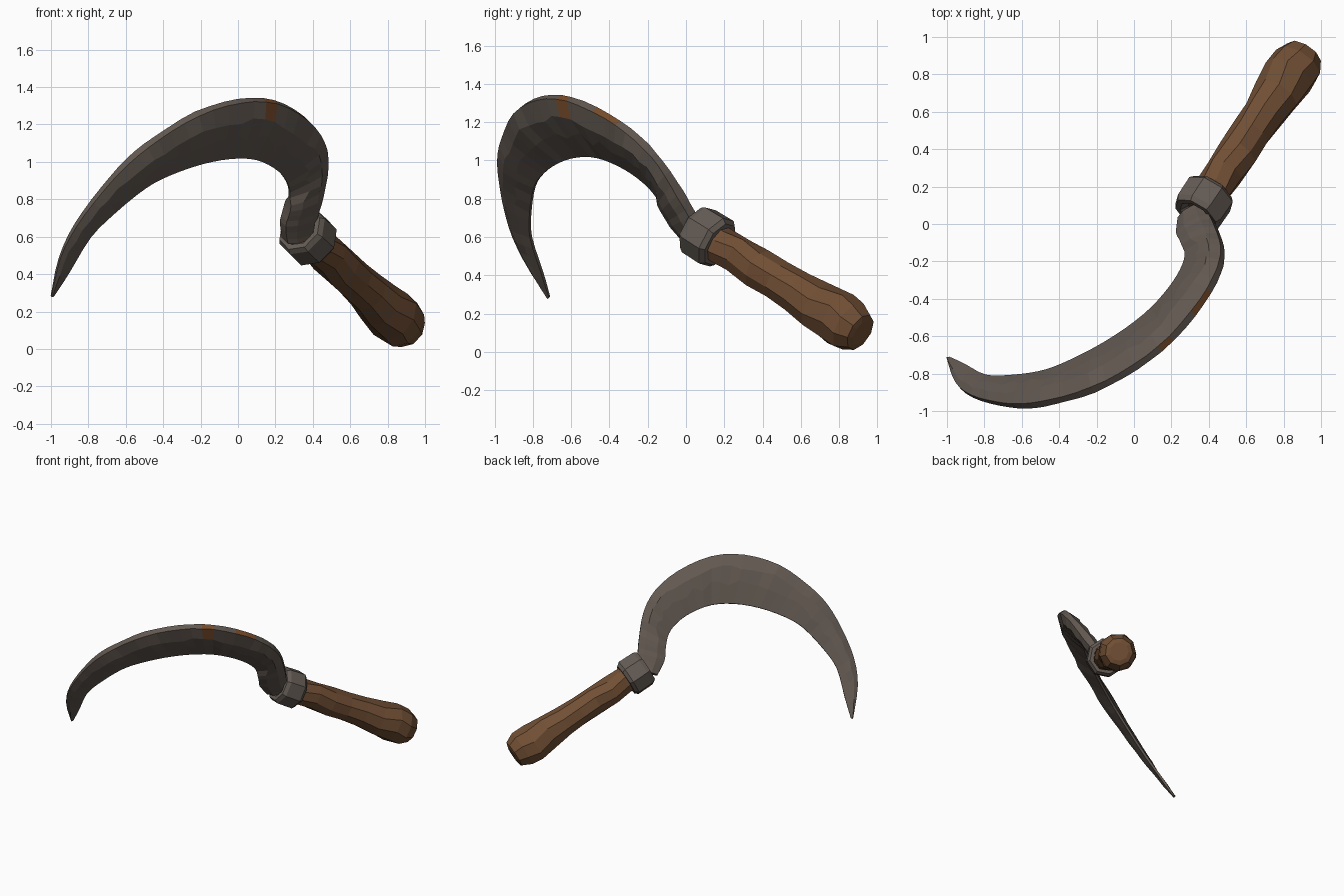
import bpy, bmesh, math, random
from mathutils import Vector

if "Cube" in bpy.data.objects:
    bpy.data.objects.remove(bpy.data.objects["Cube"])

random.seed(4)


def material(name, rgb):
    m = bpy.data.materials.new(name)
    m.diffuse_color = (*rgb, 1)
    m.use_nodes = True
    m.node_tree.nodes["Principled BSDF"].inputs["Base Color"].default_value = m.diffuse_color
    return m


steel = material("dull steel", (0.122, 0.098, 0.081))
iron = material("collar iron", (0.130, 0.108, 0.092))
rust = material("rust", (0.19, 0.075, 0.025))
wood = material("brown wood", (0.165, 0.078, 0.035))


def loft(name, rings, mats, closed=False):
    """Skin a list of point rings; cap both ends unless closed on itself."""
    bm = bmesh.new()
    vs = [[bm.verts.new(p) for p in r] for r in rings]
    n = len(vs[0])
    count = len(vs) if closed else len(vs) - 1
    for i in range(count):
        a, b = vs[i], vs[(i + 1) % len(vs)]
        for j in range(n):
            k = (j + 1) % n
            bm.faces.new((a[j], a[k], b[k], b[j]))
    if not closed:
        bm.faces.new(vs[0])
        bm.faces.new(vs[-1][::-1])
    bmesh.ops.recalc_face_normals(bm, faces=bm.faces)
    me = bpy.data.meshes.new(name)
    bm.to_mesh(me)
    bm.free()
    for m in mats:
        me.materials.append(m)
    ob = bpy.data.objects.new(name, me)
    bpy.context.collection.objects.link(ob)
    return ob


# Blade: outer and inner edge as seen from the front, lying in a tilted plane
normal = Vector((-0.52, 0.67, 0.53)).normalized()
outer = [(-1.0, .28), (-.955, .49), (-.87, .665), (-.73, .855), (-.59, 1.01),
         (-.44, 1.13), (-.22, 1.265), (.01, 1.335), (.205, 1.33), (.37, 1.24),
         (.46, 1.12), (.48, .99), (.45, .83), (.42, .72), (.39, .62)]
inner = [(-.985, .285), (-.90, .42), (-.79, .60), (-.66, .73), (-.50, .86),
         (-.37, .93), (-.20, .99), (-.04, 1.02), (.09, 1.015), (.19, .97),
         (.25, .91), (.275, .84), (.262, .75), (.24, .67), (.25, .58)]
STEPS = 3


def on_plane(p):
    x, z = p
    return Vector((x, -.72 + (.52 * (x + 1) - .53 * (z - .28)) / .67, z))


def smooth_path(pts):
    """Catmull-Rom curve through the points, STEPS pieces per span."""
    p = [pts[0]] + pts + [pts[-1]]
    out = []
    for i in range(1, len(p) - 2):
        a, b, c, d = p[i - 1:i + 3]
        for s in range(STEPS):
            t = s / STEPS
            out.append(.5 * (2 * b + (c - a) * t + (2 * a - 5 * b + 4 * c - d) * t * t
                             + (3 * b - a - 3 * c + d) * t ** 3))
    return out + [pts[-1]]


outer_path = smooth_path([on_plane(p) for p in outer])
inner_path = smooth_path([on_plane(p) for p in inner])
rings = []
for i, (o, e) in enumerate(zip(outer_path, inner_path)):
    o = o.lerp(e, .03)
    s = i / STEPS
    h = min(.052, .010 + .009 * s) * random.uniform(.9, 1.1)
    ridge = random.uniform(.22, .32)
    hollow = random.uniform(.52, .68)
    prof = [(0, .4 * h), (ridge, h), (hollow, .75 * h), (1, min(.008, .5 * h))]
    if s > 11.5:                    # tang becomes a thick bar
        prof = [(0, .5 * h), (.25, h), (.7, h), (1, .6 * h)]
    front = [o.lerp(e, t) - normal * w for t, w in prof]
    back = [o.lerp(e, t) + normal * w for t, w in reversed(prof)]
    rings.append(front + back)
blade = loft("blade", rings, [steel, rust])
# small rust patches on the spine near the top of the curve (ring, side)
for r, j in ((23, 0), (23, 7), (26, 7), (27, 7)):
    blade.data.polygons[r * 8 + j].material_index = 1

# Handle axis frame
base = Vector((.375, .115, .60))
axis = (Vector((.875, .858, .135)) - base).normalized()
side = axis.cross(normal).normalized()
up = side.cross(axis).normalized()


def ring(t, r, sides, turn=0.0, jitter=0.0):
    pts = []
    for k in range(sides):
        a = 2 * math.pi * k / sides + turn
        rr = r * (1 + random.uniform(-jitter, jitter))
        pts.append(base + axis * t + (side * math.cos(a) + up * math.sin(a)) * rr)
    return pts


# Collar: chamfered ring with a recessed front mouth
collar_profile = [(-.05, .07), (-.092, .098), (-.092, .128), (-.065, .144),
                  (.06, .146), (.085, .125), (.085, .08)]
loft("collar", [ring(t, r, 8, .39) for t, r in collar_profile], [iron], closed=True)

# Handle: hand-carved grip swelling to a rounded butt
handle_profile = [(-.05, .09), (.10, .100), (.22, .104), (.36, .108), (.50, .107),
                  (.64, .113), (.78, .128), (.92, .143), (1.01, .138), (1.08, .104),
                  (1.09, .07)]
loft("handle", [ring(t, r, 9, .2 + random.uniform(-.12, .12), .04 if t < 1 else .01)
                for t, r in handle_profile], [wood])
